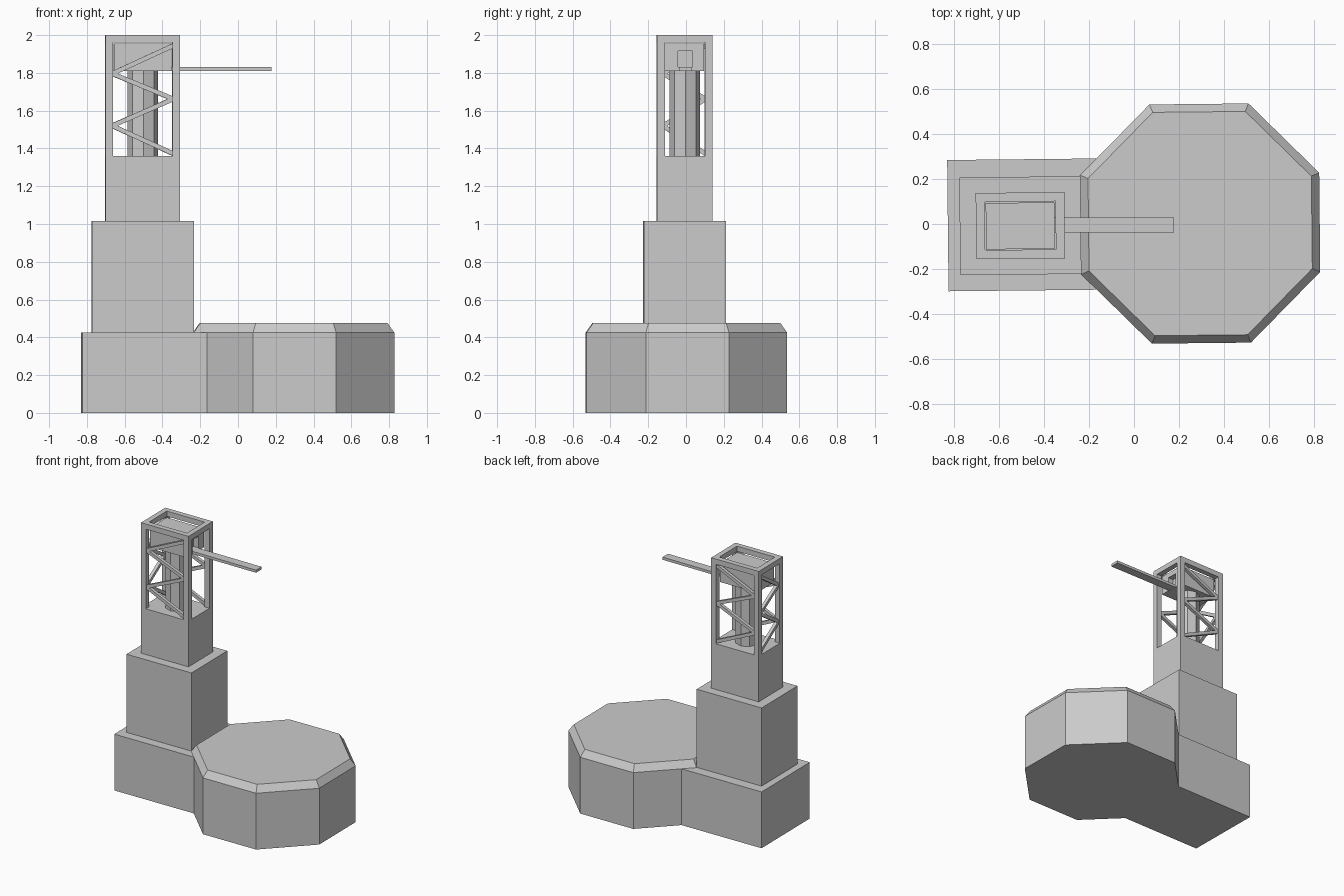
import bpy, bmesh, math
from mathutils import Matrix, Vector

if "Cube" in bpy.data.objects:
    bpy.data.objects.remove(bpy.data.objects["Cube"])

TURN = Matrix.Rotation(math.radians(0.6), 4, 'Z')
TOWER = Matrix.Translation((-0.505, -0.0075, 0)) @ TURN


def finish(name, bm, matrix):
    bmesh.ops.recalc_face_normals(bm, faces=bm.faces)
    me = bpy.data.meshes.new(name)
    bm.to_mesh(me)
    bm.free()
    ob = bpy.data.objects.new(name, me)
    ob.matrix_world = matrix
    bpy.context.collection.objects.link(ob)
    return ob


def add_box(bm, lo, hi):
    lo, hi = Vector(lo), Vector(hi)
    size = hi - lo
    m = Matrix.Translation((lo + hi) / 2) @ Matrix.Diagonal((*size, 1))
    bmesh.ops.create_cube(bm, size=1, matrix=m)


def box(name, lo, hi, matrix=TOWER):
    bm = bmesh.new()
    add_box(bm, lo, hi)
    return finish(name, bm, matrix)


def prism(name, rings, sides, start, matrix):
    """Stack of (radius, z) rings closed at both ends."""
    bm = bmesh.new()
    loops = [[bm.verts.new((r * math.cos(start + i * math.tau / sides),
                            r * math.sin(start + i * math.tau / sides), z))
              for i in range(sides)] for r, z in rings]
    for a, b in zip(loops, loops[1:]):
        for i in range(sides):
            j = (i + 1) % sides
            bm.faces.new((a[i], a[j], b[j], b[i]))
    bm.faces.new(loops[0][::-1])
    bm.faces.new(loops[-1])
    return finish(name, bm, matrix)


def add_brace(bm, a, b, depth_axis, t=0.024):
    a, b = Vector(a), Vector(b)
    x = (b - a).normalized()
    y = Vector(depth_axis)
    z = x.cross(y)
    rot = Matrix((x, y, z)).transposed().to_4x4()
    m = Matrix.Translation((a + b) / 2) @ rot @ Matrix.Diagonal(((b - a).length, t, t, 1))
    bmesh.ops.create_cube(bm, size=1, matrix=m)


# Octagonal pool block with chamfered rim
prism("octagon_base", [(0.575, 0), (0.575, 0.425), (0.537, 0.475)], 8, math.pi / 8,
      Matrix.Translation((0.294, 0.002, 0)) @ TURN)

# Stepped tower
box("lower_block", (-0.322, -0.288, 0), (0.35, 0.295, 0.425))
box("middle_block", (-0.269, -0.217, 0.425), (0.269, 0.217, 1.015))
HX, HY, W = 0.197, 0.147, 0.04
box("upper_block", (-HX, -HY, 1.015), (HX, HY, 1.36))

# Open frame: corner posts and top ring
bm = bmesh.new()
for sx in (-1, 1):
    for sy in (-1, 1):
        x = sorted((sx * HX, sx * (HX - W)))
        y = sorted((sy * HY, sy * (HY - W)))
        add_box(bm, (x[0], y[0], 1.36), (x[1], y[1], 1.96))
for s in (-1, 1):
    y = sorted((s * HY, s * (HY - W)))
    add_box(bm, (-HX, y[0], 1.96), (HX, y[1], 2.0))
    x = sorted((s * HX, s * (HX - W)))
    add_box(bm, (x[0], -HY + W, 1.96), (x[1], HY - W, 2.0))
finish("tower_frame", bm, TOWER)

# Zigzag braces on front, back and left sides
levels = (1.372, 1.52, 1.662, 1.796, 1.945)
bm = bmesh.new()
for i in range(4):
    s = 1 if i % 2 == 0 else -1
    z0, z1 = levels[i], levels[i + 1]
    for y in (-0.127, 0.127):
        add_brace(bm, (s * 0.162, y, z0), (-s * 0.162, y, z1), (0, 1, 0))
    add_brace(bm, (-0.177, s * 0.112, z0), (-0.177, -s * 0.112, z1), (1, 0, 0))
finish("zigzag_braces", bm, TOWER)

# Inner column carrying the cabin
prism("inner_column", [(0.081, 1.36), (0.081, 1.81)], 8, math.radians(2), TOWER)

# Cabin with a recessed doorway
cabin = box("cabin", (-0.153, -0.104, 1.81), (0.153, 0.102, 1.955))
cutter = box("doorway_cutter", (0.11, -0.036, 1.83), (0.2, 0.04, 1.917))
cutter.hide_render = True
cutter.hide_set(True)
mod = cabin.modifiers.new("doorway", 'BOOLEAN')
mod.operation = 'DIFFERENCE'
mod.solver = 'EXACT'
mod.object = cutter

# Diving plank
box("plank", (0.12, -0.033, 1.811), (0.682, 0.033, 1.831),
    Matrix.Translation((-0.505, -0.005, 0)))
